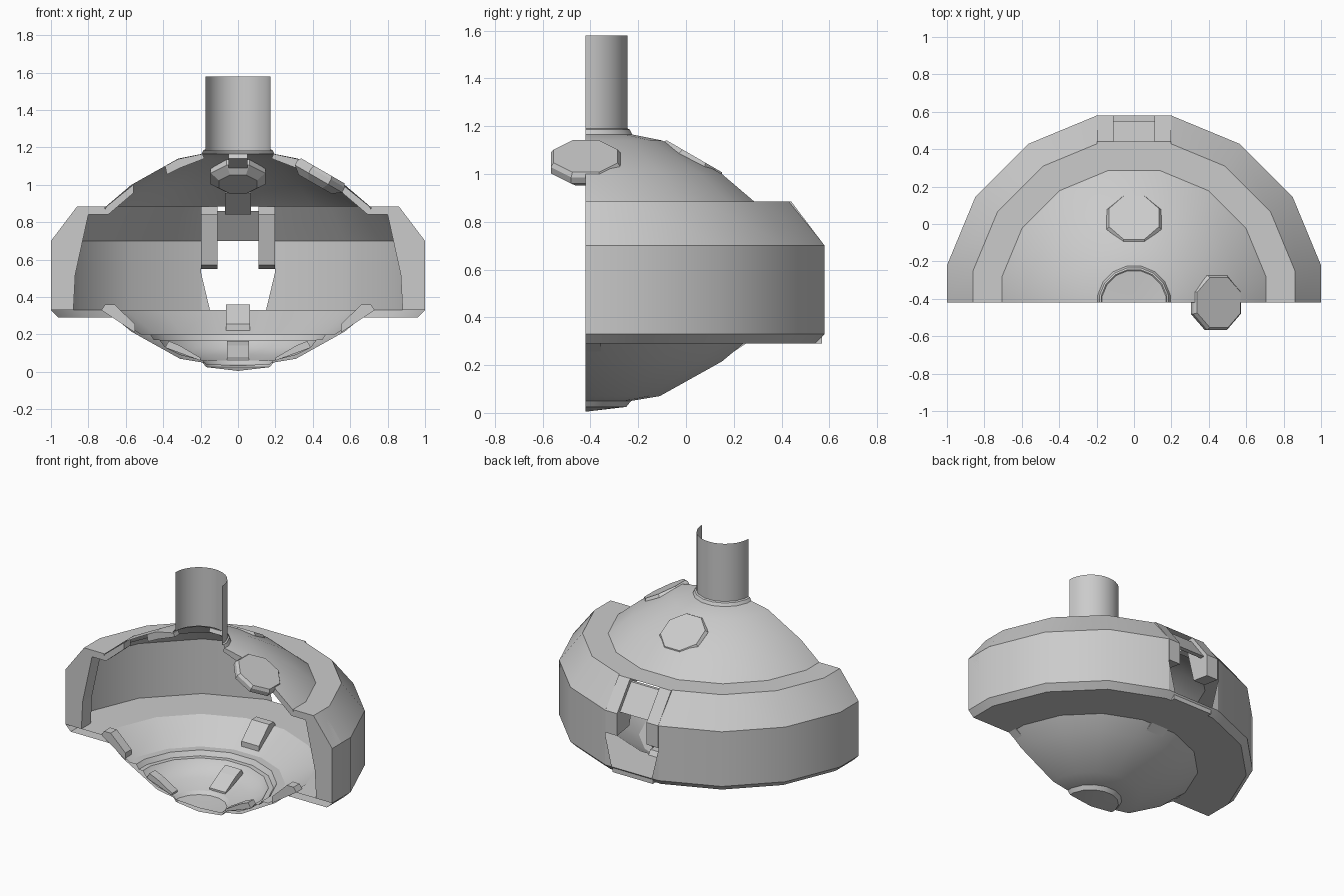
import bpy, bmesh, math
from mathutils import Vector, Matrix

if "Cube" in bpy.data.objects:
    bpy.data.objects.remove(bpy.data.objects["Cube"])

CY = -0.42                      # y of the revolve axis / cut plane
K = 1 / math.cos(math.pi / 16)  # flat-to-corner ratio of a 16-gon
RING = [(0, 1)] + [(11.25 + 22.5 * k, K) for k in range(8)] + [(180, 1)]
FINE = [(180 * k / 16, 1) for k in range(17)]


def finish(name, bm, smooth=True):
    bmesh.ops.remove_doubles(bm, verts=bm.verts, dist=1e-5)
    bmesh.ops.recalc_face_normals(bm, faces=bm.faces)
    me = bpy.data.meshes.new(name)
    bm.to_mesh(me)
    bm.free()
    ob = bpy.data.objects.new(name, me)
    bpy.context.collection.objects.link(ob)
    if smooth:
        bpy.ops.object.select_all(action='DESELECT')
        ob.select_set(True)
        bpy.context.view_layer.objects.active = ob
        bpy.ops.object.shade_smooth_by_angle(angle=math.radians(28))
    return ob


def polar(az, r, z, t=0):
    a = math.radians(az)
    return Vector((r * math.cos(a) - t * math.sin(a),
                   CY + r * math.sin(a) + t * math.cos(a), z))


def half_lathe(name, profile, ring=RING, skip=()):
    """Half turn of an (r, z) profile; skip = profile segments open at the back."""
    bm = bmesh.new()
    rows = [[bm.verts.new(polar(az, r * k, z)) for az, k in ring] for r, z in profile]
    for i in range(len(rows) - 1):
        for j in range(len(ring) - 1):
            if j == 4 and i in skip:
                continue
            bm.faces.new((rows[i][j], rows[i][j + 1], rows[i + 1][j + 1], rows[i + 1][j]))
    bmesh.ops.dissolve_degenerate(bm, dist=1e-5, edges=bm.edges)
    return finish(name, bm)


def rib(name, az, profile, t0, t1):
    """Radial plate: an (r, z) outline spanning tangential offsets t0..t1."""
    bm = bmesh.new()
    a = [bm.verts.new(polar(az, r, z, t0)) for r, z in profile]
    b = [bm.verts.new(polar(az, r, z, t1)) for r, z in profile]
    bm.faces.new(a)
    bm.faces.new(b[::-1])
    for i in range(len(a)):
        j = (i + 1) % len(a)
        bm.faces.new((a[i], b[i], b[j], a[j]))
    return finish(name, bm, False)


# Outer hull with the back window left open
half_lathe("hull", [
    (0.175, 1.19), (0.185, 1.185), (0.195, 1.165), (0.32, 1.14), (0.57, 1.0),
    (0.705, 0.885), (0.86, 0.885), (1.0, 0.70), (1.0, 0.33), (0.96, 0.29),
    (0.66, 0.29), (0.57, 0.215), (0.31, 0.07), (0.19, 0.05), (0.17, 0.025),
    (0.0, 0.005)], skip=(6, 7))

# Neck tube, open at the top
half_lathe("neck_tube", [(0.175, 1.58), (0.175, 1.18)], FINE)

# Inner floor and stepped bowl lining
half_lathe("bowl_lining", [
    (1.0, 0.33), (0.71, 0.33), (0.52, 0.20), (0.47, 0.20), (0.45, 0.17),
    (0.42, 0.17), (0.39, 0.13), (0.31, 0.09), (0.19, 0.06), (0.17, 0.04), (0, 0.03)])

# Ribs at the two sides and the back
upper = [(0.19, 1.165), (0.32, 1.138), (0.39, 1.10), (0.38, 1.055), (0.31, 1.09), (0.18, 1.14)]
lower = [(0.56, 1.0), (0.705, 0.883), (0.72, 0.84), (0.695, 0.84), (0.56, 0.955)]
bowl_in = [(0.20, 0.06), (0.39, 0.13), (0.37, 0.165), (0.31, 0.14), (0.20, 0.075)]
bowl_out = [(0.55, 0.21), (0.73, 0.33), (0.71, 0.36), (0.66, 0.36), (0.55, 0.255)]
for side, az, f0, f1 in (("right", 0, 0, 1), ("back", 90, -1, 1), ("left", 180, -1, 0)):
    for part, prof, w in (("dome_rib_upper", upper, 0.05), ("dome_rib_lower", lower, 0.07),
                          ("bowl_rib_inner", bowl_in, 0.06), ("bowl_rib_outer", bowl_out, 0.065)):
        rib(f"{part}_{side}", az, prof, f0 * w, f1 * w)

# Ring frames: full height at the sides, shorter pair around the back window
top_frame = [(1.0, 0.70), (0.86, 0.885), (0.71, 0.885), (0.71, 0.84), (0.80, 0.84)]
for side, az, t0, t1 in (("right", 0, 0, 0.1), ("left", 180, -0.1, 0)):
    rib("ring_frame_" + side, az, [(1.0, 0.33)] + top_frame + [(0.87, 0.52), (0.88, 0.33)], t0, t1)
for s in (-1, 1):
    rib("window_frame", 90, [(1.0, 0.55)] + top_frame + [(0.87, 0.57)], s * 0.11, s * 0.197)
    # Slanted lower corner of the window
    bm = bmesh.new()
    bm.faces.new([bm.verts.new((s * x, CY + 1.0, z))
                  for x, z in ((0.2, 0.33), (0.2, 0.54), (0.15, 0.33))])
    finish("window_corner", bm, False)

# Recessed panel above the window and the sill below it
rib("window_top_panel", 90, [(0.97, 0.70), (0.85, 0.86), (0.83, 0.86), (0.94, 0.70)], -0.12, 0.12)
rib("window_sill", 90, [(0.9, 0.29), (0.99, 0.29), (0.99, 0.33), (0.9, 0.33)], -0.15, 0.15)

# Eight-sided pods set into the dome at the right and back
for side, az in (("right", 0), ("back", 90)):
    bm = bmesh.new()
    rings = []
    for r, h in ((0.11, -0.055), (0.158, -0.02), (0.158, 0.01), (0.145, 0.028)):
        rings.append([bm.verts.new((r * math.cos(math.radians(22.5 + 45 * k)),
                                    r * math.sin(math.radians(22.5 + 45 * k)), h)) for k in range(8)])
    bm.faces.new(rings[0][::-1])
    bm.faces.new(rings[-1])
    for lo, hi in zip(rings, rings[1:]):
        for k in range(8):
            bm.faces.new((lo[k], lo[(k + 1) % 8], hi[(k + 1) % 8], hi[k]))
    bm.transform(Matrix.Translation(polar(az, 0.44, 1.05))
                 @ Matrix.Rotation(math.radians(az), 4, 'Z')
                 @ Matrix.Rotation(math.radians(30), 4, 'Y'))
    finish("dome_pod_" + side, bm, False)
